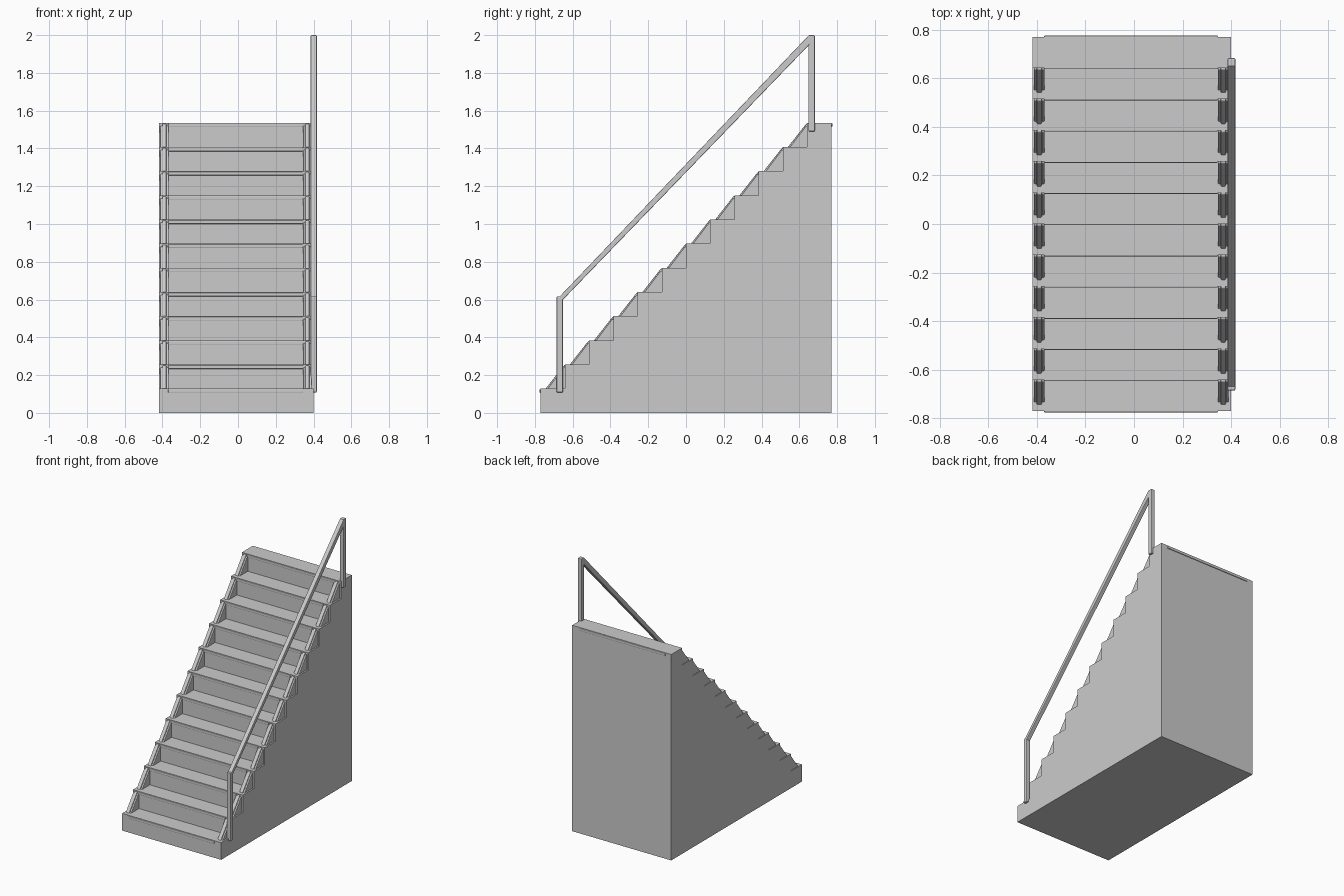
import bpy, bmesh

if "Cube" in bpy.data.objects:
    bpy.data.objects.remove(bpy.data.objects["Cube"])

N = 12            # number of steps
RUN = 1.54 / N    # tread depth
RISE = 1.536 / N  # riser height
Y0 = -0.77


def prism(name, profile, x0, x1, bevel=0.0, segments=2):
    """Extrude a (y, z) profile along x from x0 to x1."""
    bm = bmesh.new()
    a = [bm.verts.new((x0, y, z)) for y, z in profile]
    b = [bm.verts.new((x1, y, z)) for y, z in profile]
    n = len(profile)
    bm.faces.new(a)
    bm.faces.new(b[::-1])
    for i in range(n):
        j = (i + 1) % n
        bm.faces.new((a[i], b[i], b[j], a[j]))
    bmesh.ops.recalc_face_normals(bm, faces=bm.faces)
    me = bpy.data.meshes.new(name)
    bm.to_mesh(me)
    bm.free()
    ob = bpy.data.objects.new(name, me)
    bpy.context.collection.objects.link(ob)
    if bevel:
        m = ob.modifiers.new("bevel", 'BEVEL')
        m.width = bevel
        m.segments = segments
    return ob


def box(y0, y1, z0, z1):
    return [(y0, z0), (y1, z0), (y1, z1), (y0, z1)]


# solid stepped body
profile = [(-Y0, 0), (Y0, 0)]
for i in range(N):
    y, z = Y0 + i * RUN, (i + 1) * RISE
    profile += [(y, z), (y + RUN, z)]
prism("stair_body", profile, -0.417, 0.40)

# rounded nosing strips on each step, plus one on the back edge
for i in range(N):
    y, z = Y0 + i * RUN, (i + 1) * RISE
    prism("step_nosing", box(y - 0.005, y + 0.006, z - 0.023, z - 0.003),
          -0.37, 0.345, 0.004)
prism("back_nosing", box(0.764, 0.775, 1.513, 1.533), -0.37, 0.345, 0.004)

# sloping side brackets: a wide wedge with a raised rounded rib
for i in range(N - 1):
    y, z = Y0 + i * RUN, (i + 1) * RISE
    yb = y + RUN
    for xc in (-0.390, 0.367):
        prism("side_bracket",
              [(y + 0.034, z - 0.004), (yb + 0.004, z - 0.004),
               (yb + 0.004, z + 0.112), (yb - 0.006, z + 0.112)],
              xc - 0.022, xc + 0.022, 0.003)
        prism("bracket_rib",
              [(y + 0.024, z - 0.003), (yb + 0.003, z - 0.003),
               (yb + 0.003, z + 0.122), (yb - 0.006, z + 0.122)],
              xc - 0.011, xc + 0.011, 0.005)

# handrail posts and sloping rail
X0, X1 = 0.385, 0.417
prism("lower_post", box(-0.685, -0.652, 0.108, 0.617), X0, X1, 0.005)
prism("upper_post", box(0.648, 0.682, 1.49, 2.0), X0, X1, 0.005)
prism("handrail", [(-0.665, 0.585), (0.668, 1.965), (0.668, 1.997),
                   (0.648, 1.997), (-0.672, 0.613)], X0, X1, 0.004)
